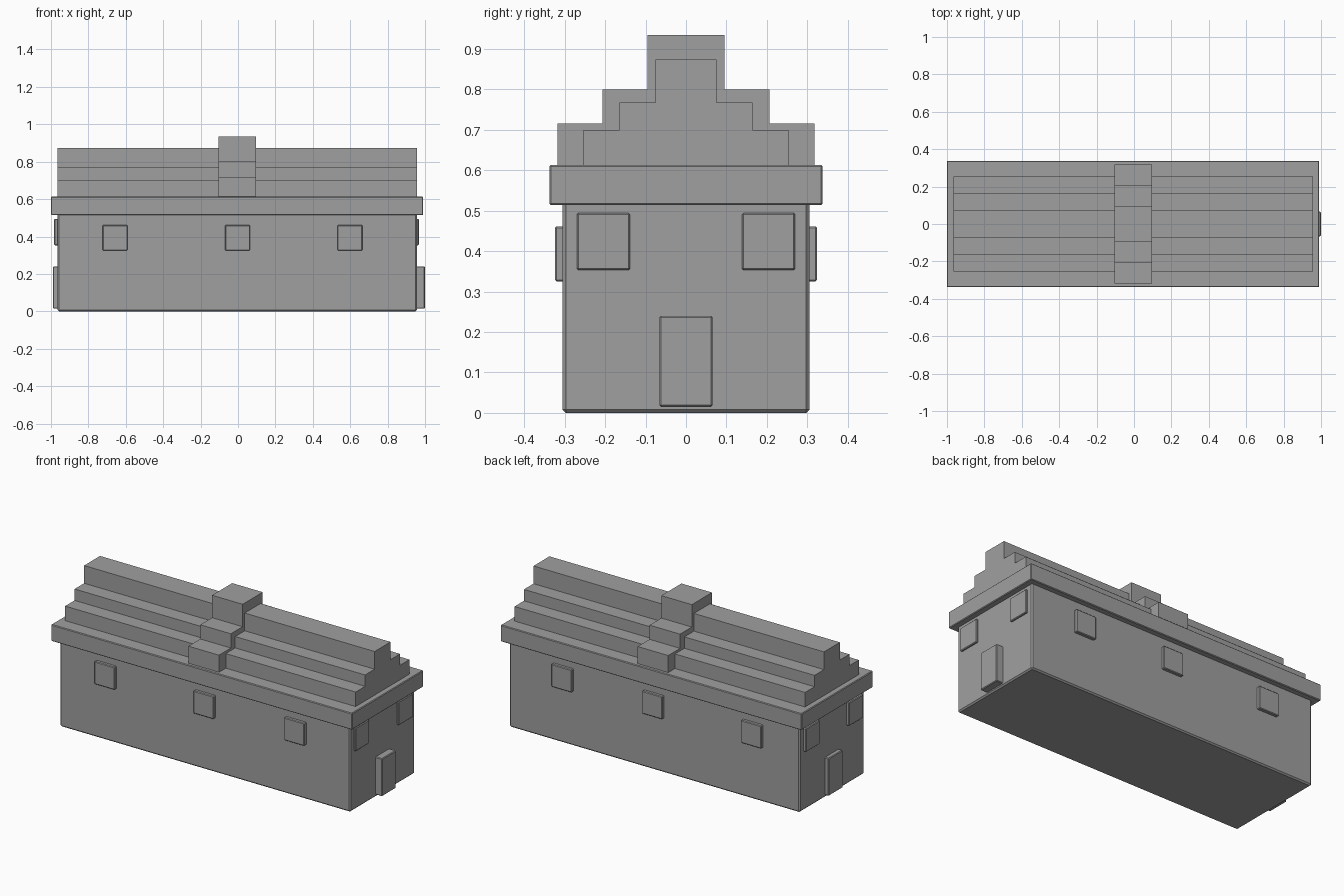
import bpy, bmesh

cube = bpy.data.objects.get("Cube")
if cube:
    bpy.data.objects.remove(cube, do_unlink=True)

GREY = (0.35, 0.35, 0.35, 1)
stone = bpy.data.materials.new("stone_grey")
stone.use_nodes = True
stone.diffuse_color = GREY
stone.node_tree.nodes["Principled BSDF"].inputs["Base Color"].default_value = GREY


def finish(name, bm, bevel):
    bmesh.ops.recalc_face_normals(bm, faces=bm.faces)
    mesh = bpy.data.meshes.new(name)
    bm.to_mesh(mesh)
    bm.free()
    mesh.materials.append(stone)
    obj = bpy.data.objects.new(name, mesh)
    bpy.context.collection.objects.link(obj)
    if bevel:
        mod = obj.modifiers.new("soft_edges", "BEVEL")
        mod.width = bevel
        mod.segments = 1
    return obj


def box(name, x, y, z, bevel=0.004):
    """Box from (min, max) ranges on each axis."""
    bm = bmesh.new()
    bmesh.ops.create_cube(bm, size=1)
    for v in bm.verts:
        for i, (low, high) in enumerate((x, y, z)):
            v.co[i] = low if v.co[i] < 0 else high
    return finish(name, bm, bevel)


def stepped_prism(name, x, base, steps):
    """Symmetrical stepped profile of (half width, top), extruded along x."""
    half, z = [], base
    for width, top in steps:
        half += [(width, z), (width, top)]
        z = top
    outline = half + [(-y, z) for y, z in reversed(half)]
    bm = bmesh.new()
    face = bm.faces.new([bm.verts.new((x[0], y, z)) for y, z in outline])
    out = bmesh.ops.extrude_face_region(bm, geom=[face])
    moved = [g for g in out["geom"] if isinstance(g, bmesh.types.BMVert)]
    bmesh.ops.translate(bm, verts=moved, vec=(x[1] - x[0], 0, 0))
    return finish(name, bm, 0)


# Main building and overhanging cornice
LEFT, RIGHT, SIDE = 0.956, -0.965, 0.305
box("walls", (RIGHT, LEFT), (-SIDE, SIDE), (0, 0.53), 0.008)
box("cornice", (-1, 0.99), (-0.338, 0.338), (0.514, 0.613))

# Stepped roof with a raised band over its middle
stepped_prism("stepped_roof", (RIGHT, LEFT), 0.60,
              [(0.254, 0.70), (0.165, 0.768), (0.075, 0.874)])
stepped_prism("roof_band", (-0.105, 0.097), 0.60,
              [(0.318, 0.715), (0.206, 0.80), (0.095, 0.934)])

# Long side windows, three on each side
for label, s in (("front", -1), ("back", 1)):
    for i, x in enumerate((-0.657, -0.002, 0.598)):
        box(f"{label}_window_{i + 1}", (x - 0.067, x + 0.067),
            sorted((s * 0.29, s * 0.324)), (0.325, 0.461))

# Doors and pairs of windows on both ends
for label, inner, window, door in (("left", 0.94, 0.967, 0.999),
                                   ("right", -0.95, -0.983, -0.99)):
    box(f"{label}_door", sorted((inner, door)), (-0.066, 0.066), (0.015, 0.24))
    for part, y in (("front", -0.204), ("back", 0.204)):
        box(f"{label}_{part}_end_window", sorted((inner, window)),
            (y - 0.066, y + 0.066), (0.353, 0.494))
